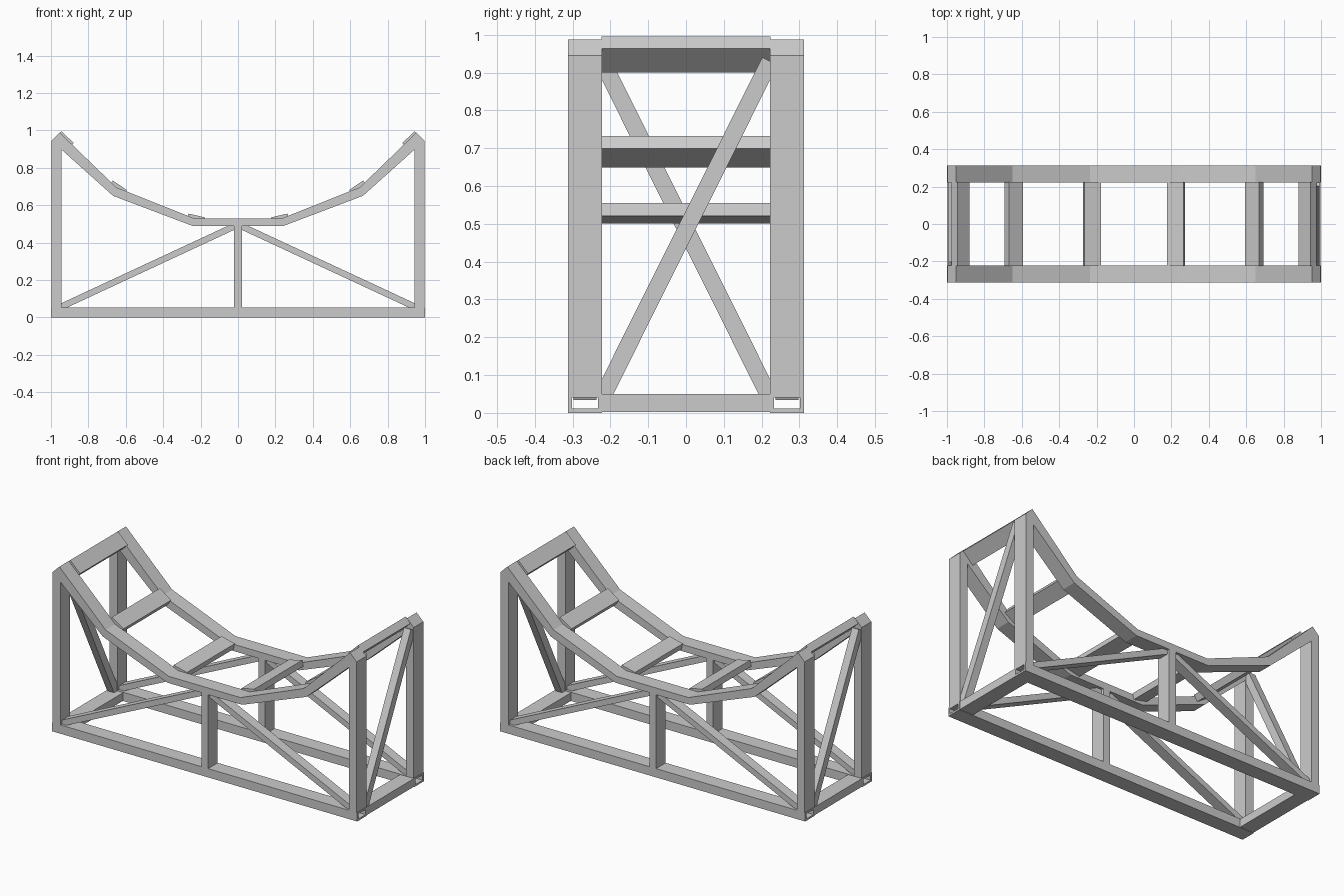
import bpy, bmesh, math
from mathutils import Vector

if "Cube" in bpy.data.objects:
    bpy.data.objects.remove(bpy.data.objects["Cube"])

RAIL_Y, RAIL_W = 0.267, 0.09      # centre and width of each side frame


def finish(name, bm):
    bmesh.ops.recalc_face_normals(bm, faces=bm.faces)
    me = bpy.data.meshes.new(name)
    bm.to_mesh(me)
    bm.free()
    ob = bpy.data.objects.new(name, me)
    bpy.context.collection.objects.link(ob)
    return ob


def plate(name, pts, y, width):
    """Extrude an x-z outline along y, centred on y."""
    bm = bmesh.new()
    face = bm.faces.new([bm.verts.new((x, y - width / 2, z)) for x, z in pts])
    ext = bmesh.ops.extrude_face_region(bm, geom=[face])
    verts = [v for v in ext["geom"] if isinstance(v, bmesh.types.BMVert)]
    bmesh.ops.translate(bm, verts=verts, vec=(0, width, 0))
    return finish(name, bm)


def beam(name, a, b, side, w, t, wall=0):
    """Rectangular bar from a to b; w is measured along side. wall makes it an open tube."""
    a, b = Vector(a), Vector(b)
    d = (b - a).normalized()
    s = Vector(side)
    s = (s - d * s.dot(d)).normalized()
    u = d.cross(s)
    bm = bmesh.new()

    def ring(p, inset):
        hw, ht = w / 2 - inset, t / 2 - inset
        return [bm.verts.new(p + s * hw * i + u * ht * j)
                for i, j in ((-1, -1), (1, -1), (1, 1), (-1, 1))]

    def bridge(r, q):
        for i in range(4):
            k = (i + 1) % 4
            bm.faces.new((r[i], r[k], q[k], q[i]))

    ra, rb = ring(a, 0), ring(b, 0)
    bridge(ra, rb)
    if wall:
        ia, ib = ring(a, wall), ring(b, wall)
        bridge(ia, ib)
        bridge(ra, ia)
        bridge(rb, ib)
    else:
        bm.faces.new(ra)
        bm.faces.new(rb)
    return finish(name, bm)


# Two matching side frames
top_half = [(0.235, 0.53), (0.65, 0.695), (0.953, 0.988)]
low_half = [(0.997, 0.945), (0.668, 0.65), (0.245, 0.49)]
cradle = top_half + low_half
cradle += [(-x, z) for x, z in reversed(cradle)]

for sy, tag in ((-1, "front"), (1, "back")):
    y = sy * RAIL_Y
    plate(f"{tag}_cradle_rail", cradle, y, RAIL_W)
    beam(f"{tag}_base_rail", (-1, y, 0.026), (1, y, 0.026), (0, 1, 0), RAIL_W, 0.052, 0.011)
    beam(f"{tag}_centre_post", (0, y, 0.05), (0, y, 0.5), (0, 1, 0), RAIL_W, 0.045)
    for sx, end in ((-1, "left"), (1, "right")):
        post = [(0.997, 0.05), (0.997, 0.945), (0.945, 0.9), (0.945, 0.05)]
        plate(f"{tag}_{end}_post", [(sx * x, z) for x, z in post], y, RAIL_W)
        beam(f"{tag}_{end}_brace", (sx * 0.96, y, 0.05), (sx * 0.02, y, 0.487),
             (0, 1, 0), 0.06, 0.034)

# Parts joining the two frames
slats = [("upper", 0.927, 0.948, 44, 0.045),
         ("middle", 0.643, 0.69, 34, 0.04),
         ("lower", 0.225, 0.528, 13, 0.035)]
inner = RAIL_Y - RAIL_W / 2 + 0.002
for sx, end in ((-1, "left"), (1, "right")):
    for level, x, z, deg, t in slats:
        r = math.radians(deg)
        beam(f"{end}_{level}_slat", (sx * x, -inner, z), (sx * x, inner, z),
             (sx * math.cos(r), 0, math.sin(r)), 0.09, t)
    beam(f"{end}_base_crossbar", (sx * 0.953, -inner, 0.026), (sx * 0.953, inner, 0.026),
         (1, 0, 0), 0.09, 0.048)
    # end diagonals lean opposite ways
    beam(f"{end}_end_brace", (sx * 0.97, -sx * 0.222, 0.04), (sx * 0.97, sx * 0.222, 0.93),
         (1, 0, 0), 0.045, 0.045)
